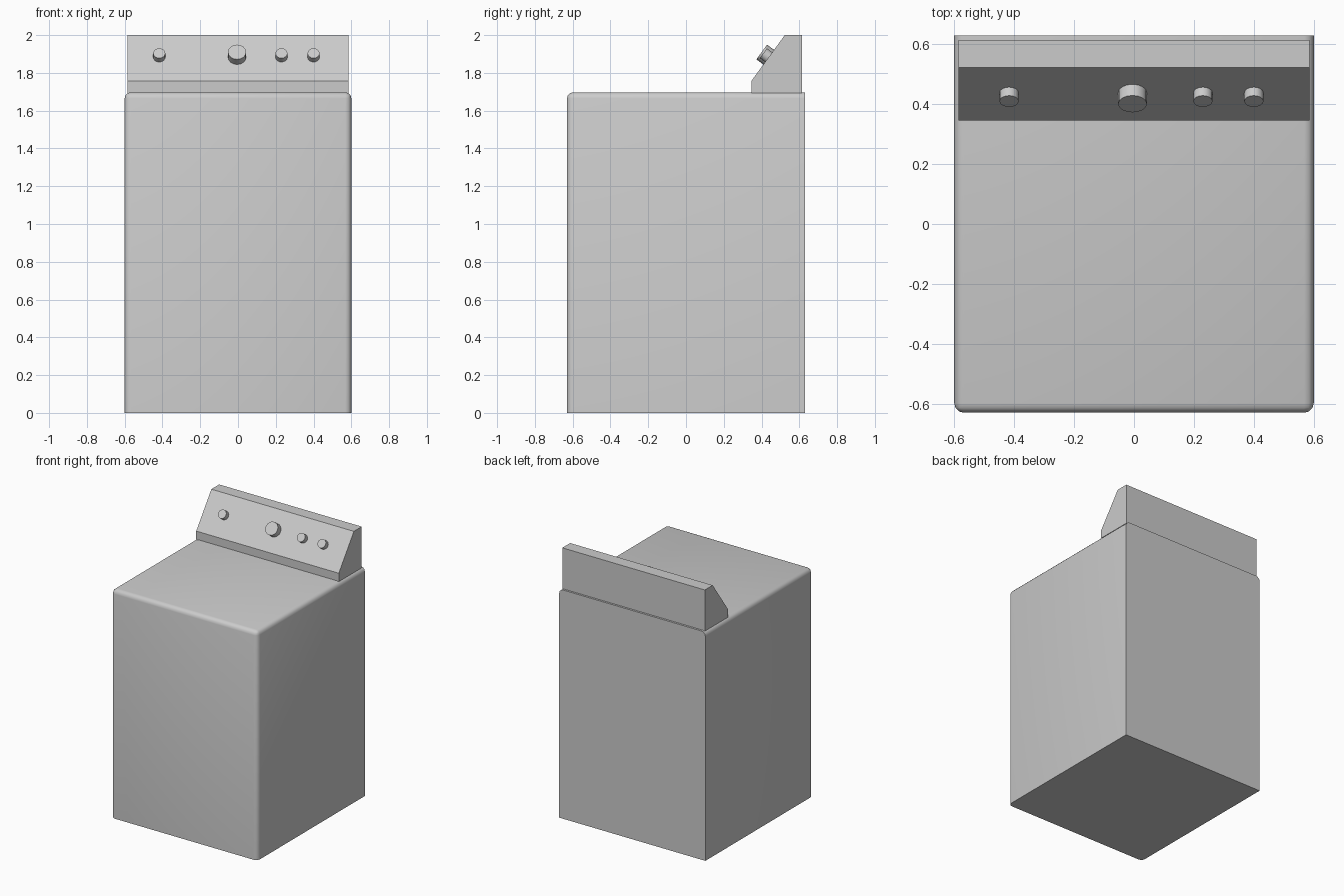
import bpy, bmesh, math
from mathutils import Vector, Matrix

cube = bpy.data.objects.get("Cube")
if cube:
    bpy.data.objects.remove(cube, do_unlink=True)

grey = bpy.data.materials.new("light_grey_enamel")
grey.use_nodes = True
colour = (0.6, 0.6, 0.6, 1)
grey.diffuse_color = colour
grey.node_tree.nodes["Principled BSDF"].inputs["Base Color"].default_value = colour

W, D, H = 0.6, 0.63, 1.697      # cabinet half width, half depth, height


def finish(name, bm, angle=35):
    bmesh.ops.recalc_face_normals(bm, faces=bm.faces)
    mesh = bpy.data.meshes.new(name)
    bm.to_mesh(mesh)
    bm.free()
    mesh.materials.append(grey)
    mesh.shade_smooth()
    mesh.set_sharp_from_angle(angle=math.radians(angle))
    obj = bpy.data.objects.new(name, mesh)
    bpy.context.collection.objects.link(obj)
    return obj


# Cabinet: box with rounded front and top side edges, sharp back and base
bm = bmesh.new()
bmesh.ops.create_cube(bm, size=2)
bmesh.ops.scale(bm, vec=(W, D, H / 2), verts=bm.verts)
bmesh.ops.translate(bm, vec=(0, 0, H / 2), verts=bm.verts)


def is_rounded(edge):
    mid = (edge.verts[0].co + edge.verts[1].co) / 2
    at_back, at_base = mid.y > D - 0.01, mid.z < 0.01
    return not at_back and not at_base


bmesh.ops.bevel(bm, geom=[e for e in bm.edges if is_rounded(e)], offset=0.032,
                segments=3, profile=0.5, affect='EDGES')
finish("cabinet", bm)

# Control console: side profile (y, z) extruded across the width
profile = [(0.346, H - 0.003), (0.346, 1.757), (0.523, 2.0), (0.615, 2.0), (0.615, H - 0.003)]
half = 0.585
bm = bmesh.new()
side = bm.faces.new([bm.verts.new((-half, y, z)) for y, z in profile])
extruded = bmesh.ops.extrude_face_region(bm, geom=[side])["geom"]
bmesh.ops.translate(bm, vec=(2 * half, 0, 0),
                    verts=[v for v in extruded if isinstance(v, bmesh.types.BMVert)])
finish("control_console", bm, 20)

# Knobs: short cylinders standing on the sloping console face
low, high = (Vector((0, *p)) for p in profile[1:3])
slope = (high - low).normalized()
normal = Vector((0, -slope.z, slope.y))
turn = normal.to_track_quat('Z', 'Y').to_matrix().to_4x4()


def knob(name, x, radius, height):
    base = low.lerp(high, 0.52) + Vector((x, 0, 0))
    sink = 0.005
    centre = base + normal * (height - sink) / 2
    bm = bmesh.new()
    bmesh.ops.create_cone(bm, cap_ends=True, segments=16, radius1=radius, radius2=radius,
                          depth=height + sink, matrix=Matrix.Translation(centre) @ turn)
    finish(name, bm)


knob("main_dial", -0.005, 0.048, 0.046)
for name, x in (("right_knob", -0.417), ("inner_left_knob", 0.23), ("outer_left_knob", 0.4)):
    knob(name, x, 0.032, 0.035)
